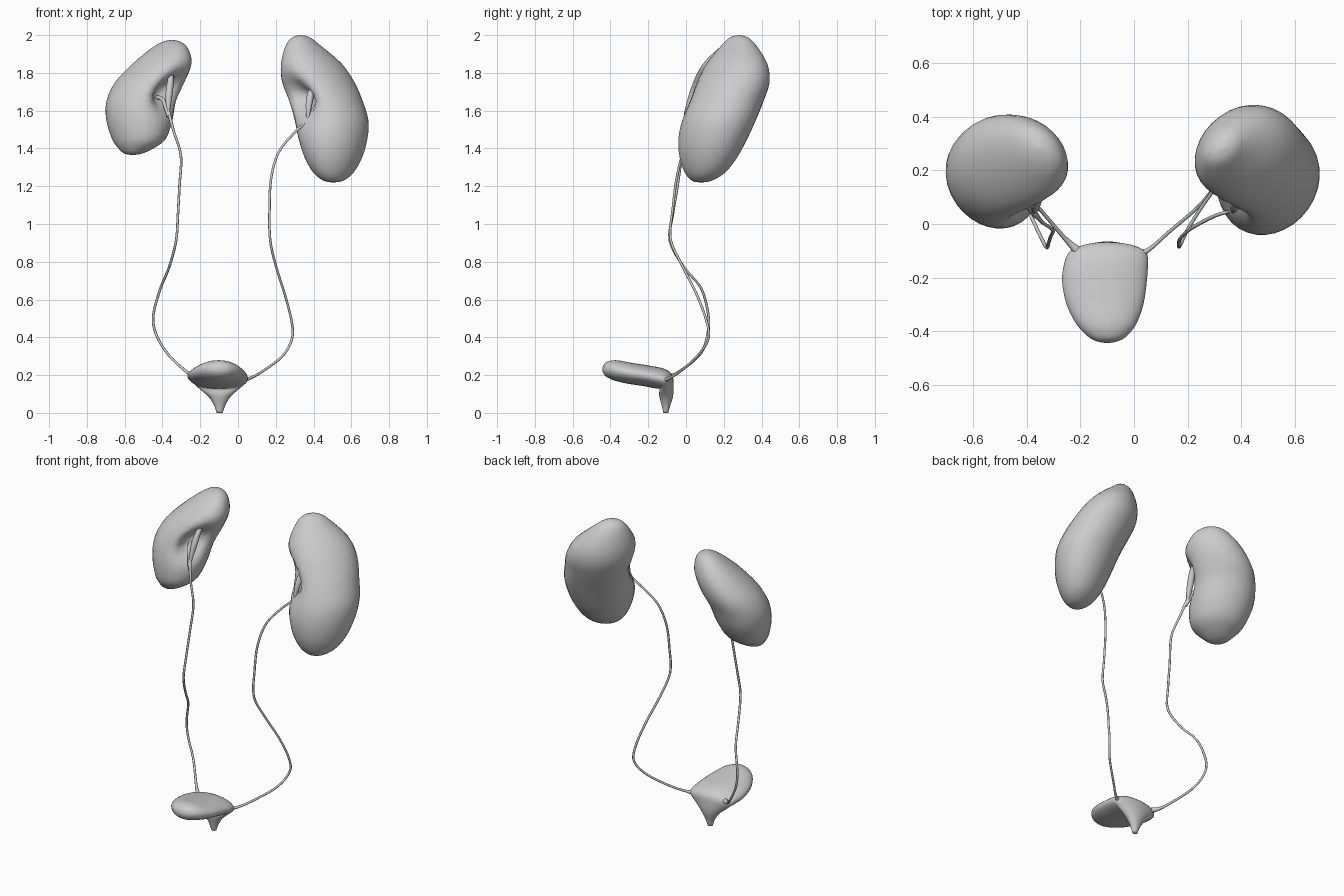
import bpy, bmesh, math
from mathutils import Vector

cube = bpy.data.objects.get("Cube")
if cube:
    bpy.data.objects.remove(cube)

grey = bpy.data.materials.new("Matte grey")
grey.use_nodes = True
grey.diffuse_color = (0.6, 0.6, 0.6, 1)
grey.node_tree.nodes["Principled BSDF"].inputs["Base Color"].default_value = (0.6, 0.6, 0.6, 1)


def refine(rows, steps):
    """Catmull-Rom interpolation through rows of numbers."""
    out = []
    last = len(rows) - 1
    for i in range(last):
        quad = [rows[max(i - 1, 0)], rows[i], rows[i + 1], rows[min(i + 2, last)]]
        for s in range(steps):
            t = s / steps
            out.append([0.5 * (2 * b + (c - a) * t + (2 * a - 5 * b + 4 * c - d) * t * t
                               + (3 * b - a - 3 * c + d) * t ** 3) for a, b, c, d in zip(*quad)])
    return out + [list(rows[-1])]


def loft(name, rings):
    """Skin closed rings of points and cap both ends."""
    bm = bmesh.new()
    loops = [[bm.verts.new(p) for p in ring] for ring in rings]
    n = len(loops[0])
    for low, high in zip(loops, loops[1:]):
        for i in range(n):
            j = (i + 1) % n
            bm.faces.new((low[i], low[j], high[j], high[i]))
    bm.faces.new(loops[0][::-1])
    bm.faces.new(loops[-1])
    bmesh.ops.recalc_face_normals(bm, faces=bm.faces)
    for f in bm.faces:
        f.smooth = True
    mesh = bpy.data.meshes.new(name)
    bm.to_mesh(mesh)
    bm.free()
    mesh.materials.append(grey)
    obj = bpy.data.objects.new(name, mesh)
    bpy.context.collection.objects.link(obj)


def kidney(name, side, rows, pit_z):
    """Rows are z, centre x, centre y, depth, width; the hilum faces forward and inward."""
    hilum = Vector((-side, -1, 0)).normalized()
    across = Vector((side, -1, 0)).normalized()
    rings = []
    for z, x, y, depth, width in refine(rows, 3):
        depth, width = max(depth, 0.004), max(width, 0.004)
        ring = []
        for k in range(32):
            a = 2 * math.pi * k / 32
            off = a if a < math.pi else a - 2 * math.pi
            pit = 0.11 * math.exp(-(off / 0.42) ** 2 - ((z - pit_z) / 0.085) ** 2)
            p = Vector((x, y, z)) + hilum * (depth * math.cos(a) - pit)
            ring.append(p + across * width * math.sin(a))
        rings.append(ring)
    loft(name, rings)


def tube(name, points, radius):
    """Smooth round tube; points may carry their own radius factor."""
    curve = bpy.data.curves.new(name, "CURVE")
    curve.dimensions = "3D"
    curve.bevel_depth = radius
    curve.bevel_resolution = 2
    curve.use_fill_caps = True
    path = refine([(*p, 1)[:4] for p in points], 4)
    spline = curve.splines.new("POLY")
    spline.points.add(len(path) - 1)
    for point, (x, y, z, f) in zip(spline.points, path):
        point.co = (x, y, z, 1)
        point.radius = f
    spline.use_smooth = True
    curve.materials.append(grey)
    obj = bpy.data.objects.new(name, curve)
    bpy.context.collection.objects.link(obj)


# Kidneys
kidney("left_kidney", 1, [
    (1.22, .505, .08, 0, 0), (1.228, .505, .083, .055, .045), (1.27, .505, .10, .115, .095),
    (1.35, .505, .118, .165, .138), (1.45, .503, .142, .196, .168), (1.55, .495, .175, .205, .185),
    (1.65, .465, .215, .203, .188), (1.75, .425, .25, .206, .178), (1.85, .388, .27, .178, .142),
    (1.95, .343, .28, .10, .075), (1.99, .334, .28, .05, .036), (2.0, .332, .28, 0, 0)], 1.67)
kidney("right_kidney", -1, [
    (1.365, -.555, .09, 0, 0), (1.372, -.555, .095, .05, .04), (1.40, -.54, .11, .10, .085),
    (1.45, -.525, .13, .154, .13), (1.55, -.522, .16, .187, .163), (1.65, -.512, .188, .195, .174),
    (1.75, -.467, .22, .197, .172), (1.85, -.401, .246, .172, .138), (1.93, -.362, .27, .11, .083),
    (1.965, -.351, .28, .053, .038), (1.975, -.35, .28, 0, 0)], 1.7)

# Renal pelvis: a short funnel and one branch inside each hilum
tube("left_renal_pelvis", [(.43, .16, 1.73), (.395, .11, 1.715),
                           (.378, .075, 1.65, 1.2), (.37, .05, 1.57, .6)], .016)
tube("left_pelvis_branch", [(.45, .12, 1.63), (.41, .08, 1.62), (.39, .055, 1.57), (.365, .045, 1.54)], .011)
tube("right_renal_pelvis", [(-.37, .18, 1.80), (-.355, .12, 1.785),
                            (-.365, .075, 1.69, 1.2), (-.37, .045, 1.6, .6)], .016)
tube("right_pelvis_branch", [(-.43, .13, 1.67), (-.40, .075, 1.66), (-.38, .05, 1.61), (-.367, .03, 1.57)], .011)

# Ureters, widening where they meet the bladder
tube("left_ureter", [
    (.375, .055, 1.57, 1.5), (.35, .045, 1.53), (.30, .03, 1.485), (.215, -.015, 1.38),
    (.175, -.05, 1.24), (.167, -.07, 1.08), (.17, -.082, .92), (.20, -.02, .78),
    (.25, .06, .62), (.285, .11, .48), (.285, .118, .39), (.235, .06, .30),
    (.13, -.03, .22), (.06, -.092, .182, 1.2), (.015, -.115, .175, 2.4)], .0068)
tube("right_ureter", [
    (-.37, .04, 1.6, 1.5), (-.34, .005, 1.49), (-.302, -.022, 1.36), (-.31, -.045, 1.2),
    (-.318, -.07, 1.05), (-.328, -.085, .91), (-.365, -.01, .77), (-.41, .08, .66),
    (-.448, .118, .52), (-.435, .115, .42), (-.37, .075, .31),
    (-.265, -.045, .212, 1.2), (-.215, -.095, .19, 2.4)], .0068)

# Bladder: sections run up the neck and bend forward into the body
# (centre x, y, z, bend in degrees, half width, half thickness)
sections = [
    (-.097, -.107, 0, 0, .016, .013), (-.097, -.106, .04, 0, .03, .023),
    (-.098, -.104, .085, 8, .058, .036), (-.099, -.104, .13, 32, .105, .045),
    (-.098, -.108, .165, 48, .143, .051), (-.103, -.14, .182, 65, .155, .057),
    (-.11, -.21, .196, 80, .158, .056), (-.108, -.30, .21, 82, .143, .056),
    (-.103, -.375, .225, 86, .11, .054), (-.10, -.42, .23, 90, .07, .04),
    (-.10, -.438, .23, 90, .035, .02), (-.10, -.443, .23, 90, .004, .003)]
rings = []
for x, y, z, bend, wide, thick in refine(sections, 3):
    b = math.radians(bend)
    ring = []
    for k in range(32):
        a = 2 * math.pi * k / 32
        t = thick * math.sin(a)
        ring.append(Vector((x + wide * math.cos(a), y + t * math.cos(b), z + t * math.sin(b))))
    rings.append(ring)
loft("bladder", rings)
